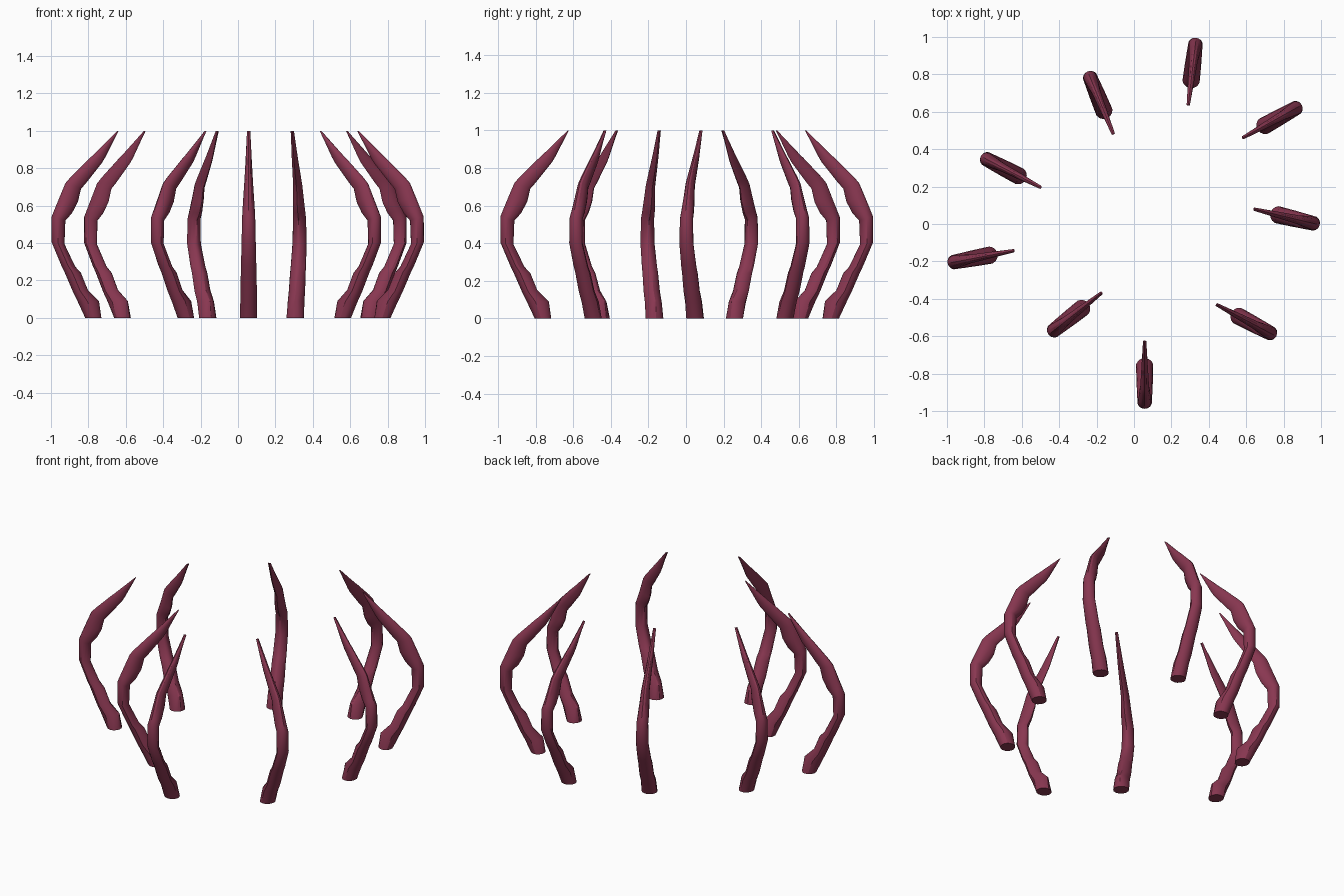
import bpy, math
from mathutils import Vector

if "Cube" in bpy.data.objects:
    bpy.data.objects.remove(bpy.data.objects["Cube"])

# One flat colour for every claw
mat = bpy.data.materials.new("dark_crimson")
mat.diffuse_color = (0.25, 0.038, 0.082, 1)
mat.use_nodes = True
mat.node_tree.nodes["Principled BSDF"].inputs["Base Color"].default_value = mat.diffuse_color

# Rings up the claw: outer (reach, z), inner (reach, z), half width
# reach is measured outward from the tip
RINGS = [
    (0.18, 0.00, 0.092, 0.00, 0.047),
    (0.22, 0.085, 0.105, 0.09, 0.046),
    (0.247, 0.14, 0.166, 0.15, 0.045),
    (0.293, 0.245, 0.203, 0.24, 0.043),
    (0.31, 0.28, 0.235, 0.275, 0.042),
    (0.363, 0.405, 0.293, 0.395, 0.039),
    (0.363, 0.54, 0.288, 0.52, 0.036),
    (0.347, 0.58, 0.252, 0.56, 0.034),
    (0.32, 0.645, 0.22, 0.62, 0.030),
    (0.288, 0.72, 0.203, 0.69, 0.025),
    (0.262, 0.75, 0.172, 0.725, 0.023),
    (0.155, 0.855, 0.088, 0.83, 0.017),
    (0.14, 0.868, 0.07, 0.86, 0.016),
    (0.004, 1.00, -0.002, 1.00, 0.009),
]
SIDES = 14

# Claw tip position and outward heading in degrees
CLAWS = [
    (0.057, -0.625, -90), (0.44, -0.43, -28), (0.64, 0.08, -13.5),
    (0.58, 0.46, 29.2), (0.29, 0.635, 83.3), (-0.11, 0.48, 112.3),
    (-0.497, 0.195, 152.5), (-0.64, -0.142, 190.8), (-0.172, -0.367, 218.2),
]


def claw_mesh():
    """Loft a curved tube with a notched, narrower inner edge."""
    verts, faces = [], []
    for k, (ro, zo, ri, zi, w) in enumerate(RINGS):
        outer, inner = Vector((ro, 0, zo)), Vector((ri, 0, zi))
        mid, half = (outer + inner) / 2, (outer - inner) / 2
        for i in range(SIDES):
            a = 2 * math.pi * i / SIDES
            c, s = math.cos(a), math.sin(a)
            narrow = 1 - 0.35 * max(0, -c) if k else 1
            verts.append(mid + half * c + Vector((0, w * s * narrow, 0)))
    for k in range(len(RINGS) - 1):
        for i in range(SIDES):
            j = (i + 1) % SIDES
            b, t = k * SIDES, (k + 1) * SIDES
            faces.append((b + i, b + j, t + j, t + i))
    faces.append(tuple(reversed(range(SIDES))))
    faces.append(tuple(range(len(verts) - SIDES, len(verts))))
    mesh = bpy.data.meshes.new("claw")
    mesh.from_pydata(verts, [], faces)
    mesh.materials.append(mat)
    return mesh


# Ring of nine claws curving inward at the top
mesh = claw_mesh()
for n, (x, y, heading) in enumerate(CLAWS):
    claw = bpy.data.objects.new(f"claw_{n + 1}", mesh)
    claw.location = (x, y, 0)
    claw.rotation_euler.z = math.radians(heading)
    bpy.context.collection.objects.link(claw)

# Smooth the rounded sides, keep notches and ends sharp
bpy.context.view_layer.objects.active = claw
claw.select_set(True)
bpy.ops.object.shade_smooth_by_angle(angle=math.radians(30))
